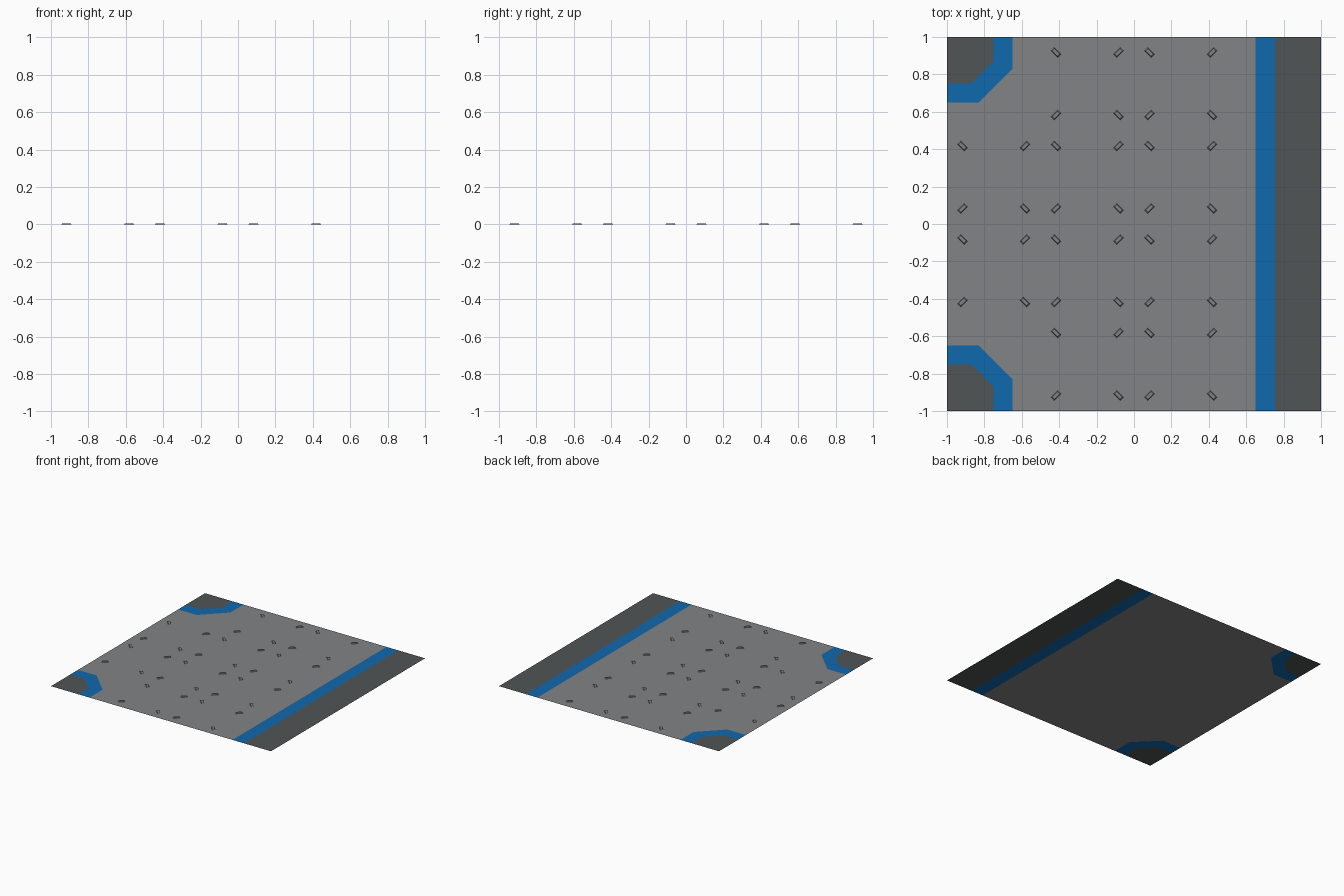
import bpy, math
from mathutils import Matrix, Vector

if "Cube" in bpy.data.objects:
    bpy.data.objects.remove(bpy.data.objects["Cube"])


def material(name, rgb):
    m = bpy.data.materials.new(name)
    m.diffuse_color = (*rgb, 1)
    m.use_nodes = True
    m.node_tree.nodes["Principled BSDF"].inputs["Base Color"].default_value = m.diffuse_color
    return m


GREY = material("floor grey", (0.225, 0.227, 0.232))
BLUE = material("stripe blue", (0.005, 0.14, 0.42))
DARK = material("dark grey", (0.082, 0.090, 0.090))


def build(name, verts, faces, mats, ids=None):
    me = bpy.data.meshes.new(name)
    me.from_pydata(verts, [], faces)
    for m in mats:
        me.materials.append(m)
    if ids:
        me.polygons.foreach_set("material_index", ids)
    ob = bpy.data.objects.new(name, me)
    bpy.context.collection.objects.link(ob)
    return ob


def flat(name, pts, mat):
    """Flat sheet facing up; pts run counter-clockwise."""
    return build(name, [(x, y, 0) for x, y in pts], [range(len(pts))], [mat])


def chamfer(a, b):
    """Bent edge line around the back left corner, from left side to back side."""
    return [(-1, a), (-b, a), (-a, b), (-a, 1)]


outer, inner = chamfer(0.65, 0.83), chamfer(0.75, 0.87)

# main floor, with both left corners cut away
front = [(x, -y) for x, y in outer]
flat("floor", front + [(0.65, -1), (0.65, 1)] + outer[::-1], GREY)

# straight stripe and dark border on the right
for name, x0, x1, mat in (("right_stripe", 0.65, 0.755, BLUE),
                          ("right_border", 0.755, 1, DARK)):
    flat(name, [(x0, -1), (x1, -1), (x1, 1), (x0, 1)], mat)

# corner stripes and dark corners, mirrored front to back
for side, s in (("back", 1), ("front", -1)):
    for name, pts, mat in (("corner_stripe", outer + inner[::-1], BLUE),
                           ("corner_border", inner + [(-1, 1)], DARK)):
        pts = [(x, s * y) for x, y in pts]
        flat(f"{side}_{name}", pts[::s], mat)

# raised treads: four per half-unit cell, each pointing at the cell centre
verts, faces, ids = [], [], []
cells = [(x, y) for x in (-0.75, -0.25, 0.25) for y in (-0.75, -0.25, 0.25, 0.75)
         if not (x == -0.75 and abs(y) == 0.75)]
for cx, cy in cells:
    for sx in (-1, 1):
        for sy in (-1, 1):
            rot = Matrix.Rotation(math.radians(45 * sx * sy), 3, 'Z')
            pos = Vector((cx + sx * 0.167, cy + sy * 0.167, 0))
            n = len(verts)
            for l, w, z in ((0.028, 0.012, 0), (0.018, 0.009, 0.006)):
                verts += [pos + rot @ Vector((a * l, b * w, z))
                          for a, b in ((-1, -1), (1, -1), (1, 1), (-1, 1))]
            faces.append([n + 4, n + 5, n + 6, n + 7])
            ids.append(0)
            for i in range(4):
                j = (i + 1) % 4
                faces.append([n + i, n + j, n + 4 + j, n + 4 + i])
                ids.append(i % 2)  # sloped ends are dark
build("treads", verts, faces, [GREY, DARK], ids)
